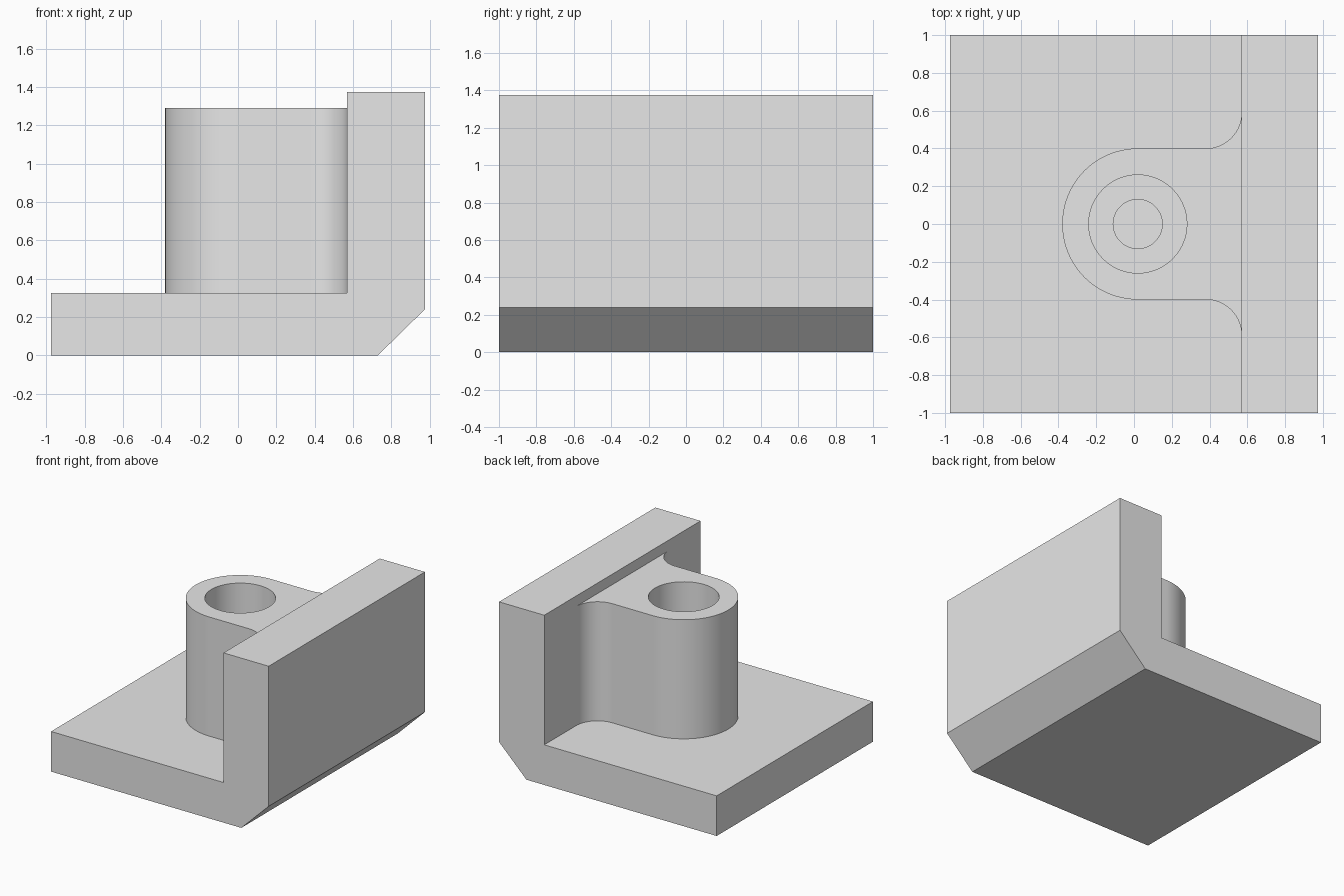
import bpy
import bmesh
from math import cos, sin, pi, radians

old = bpy.data.objects.get("Cube")
if old:
    bpy.data.objects.remove(old, do_unlink=True)

grey = bpy.data.materials.new("light grey")
grey.use_nodes = True
grey.diffuse_color = (0.8, 0.8, 0.8, 1)
grey.node_tree.nodes["Principled BSDF"].inputs["Base Color"].default_value = (0.8, 0.8, 0.8, 1)


def prism(name, points, direction):
    """Extrude a closed outline along a direction."""
    bm = bmesh.new()
    face = bm.faces.new([bm.verts.new(p) for p in points])
    result = bmesh.ops.extrude_face_region(bm, geom=[face])
    verts = [v for v in result["geom"] if isinstance(v, bmesh.types.BMVert)]
    bmesh.ops.translate(bm, verts=verts, vec=direction)
    bmesh.ops.recalc_face_normals(bm, faces=bm.faces)
    mesh = bpy.data.meshes.new(name)
    bm.to_mesh(mesh)
    bm.free()
    mesh.materials.append(grey)
    obj = bpy.data.objects.new(name, mesh)
    bpy.context.collection.objects.link(obj)
    return obj


def arc(cx, cy, r, start, end, steps):
    angles = [radians(start + (end - start) * i / steps) for i in range(steps + 1)]
    return [(cx + r * cos(a), cy + r * sin(a)) for a in angles]


def boolean(target, other, operation):
    mod = target.modifiers.new(operation.lower(), "BOOLEAN")
    mod.operation = operation
    mod.solver = "EXACT"
    mod.object = other
    other.hide_render = True
    bpy.context.view_layer.objects.active = target
    bpy.ops.object.modifier_apply(modifier=mod.name)
    bpy.data.objects.remove(other, do_unlink=True)


# Base plate and upright wall share one L-shaped profile
BASE, WALL, BOSS_TOP = 0.325, 0.57, 1.29
CX, BOSS_R, FILLET = 0.02, 0.4, 0.19
profile = [(-0.975, 0), (0.73, 0), (0.975, 0.24), (0.975, 1.375),
           (WALL, 1.375), (WALL, BASE), (-0.975, BASE)]
bracket = prism("bracket", [(x, -1, z) for x, z in profile], (0, 2, 0))

# Boss with a rounded end, blending into the wall through two fillets
half = arc(CX, 0, BOSS_R, 180, 90, 32)
half += arc(WALL - FILLET, BOSS_R + FILLET, FILLET, -90, 0, 16)
half += [(WALL + 0.1, BOSS_R + FILLET)]
outline = half + [(x, -y) for x, y in reversed(half[1:])]
boss = prism("boss", [(x, y, BASE - 0.1) for x, y in outline],
             (0, 0, BOSS_TOP - BASE + 0.1))
boolean(bracket, boss, "UNION")

# Stepped blind bore
for radius, floor in ((0.26, 0.45), (0.13, 0.2)):
    ring = arc(CX, 0, radius, 0, 360, 64)[:-1]
    cutter = prism("bore_cutter", [(x, y, floor) for x, y in ring], (0, 0, 1.5))
    boolean(bracket, cutter, "DIFFERENCE")

bpy.ops.object.select_all(action="DESELECT")
bracket.select_set(True)
bpy.context.view_layer.objects.active = bracket
bpy.ops.object.shade_smooth_by_angle(angle=radians(30))
